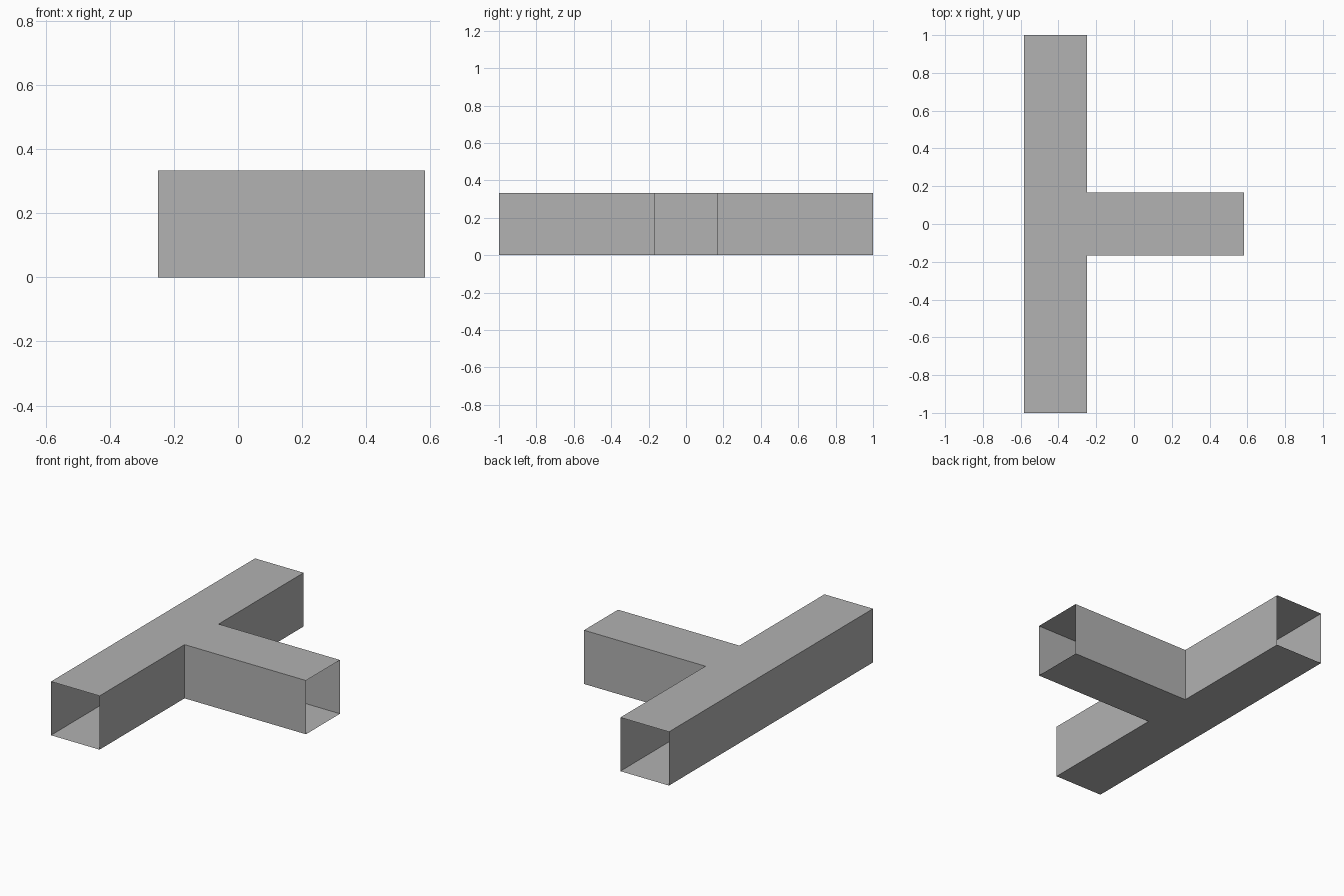
import bpy, bmesh

cube = bpy.data.objects.get("Cube")
if cube:
    bpy.data.objects.remove(cube, do_unlink=True)

# Main dimensions
HALF_LENGTH = 1.0
SIZE = 1 / 3
HALF = SIZE / 2
BACK = -7 / 12
INNER = BACK + SIZE
TIP = -BACK

# Single grey sheet material
grey = bpy.data.materials.new("duct grey")
grey.use_nodes = True
colour = (0.445, 0.445, 0.445, 1)
grey.diffuse_color = colour
grey.node_tree.nodes["Principled BSDF"].inputs["Base Color"].default_value = colour

# T-shaped floor outline
half_outline = [(BACK, -HALF_LENGTH), (INNER, -HALF_LENGTH), (INNER, -HALF), (TIP, -HALF)]
outline = half_outline + [(x, -y) for x, y in reversed(half_outline)]

bm = bmesh.new()
floor = bm.faces.new([bm.verts.new((x, y, 0)) for x, y in outline])

# Raise the floor into a closed box, keeping the floor sheet
raised = bmesh.ops.extrude_face_region(bm, geom=[floor], use_keep_orig=True)
top_verts = [g for g in raised["geom"] if isinstance(g, bmesh.types.BMVert)]
bmesh.ops.translate(bm, verts=top_verts, vec=(0, 0, SIZE))
bmesh.ops.recalc_face_normals(bm, faces=bm.faces)

# Open the three mouths of the duct
def is_mouth(face):
    c = face.calc_center_median()
    flat = abs(face.normal.z) < 0.5
    return flat and (abs(c.y) > HALF_LENGTH - 0.01 or c.x > TIP - 0.01)

bm.normal_update()
bmesh.ops.delete(bm, geom=[f for f in bm.faces if is_mouth(f)], context="FACES_ONLY")

mesh = bpy.data.meshes.new("tee_duct")
bm.to_mesh(mesh)
bm.free()
mesh.materials.append(grey)
duct = bpy.data.objects.new("tee_duct", mesh)
bpy.context.collection.objects.link(duct)
